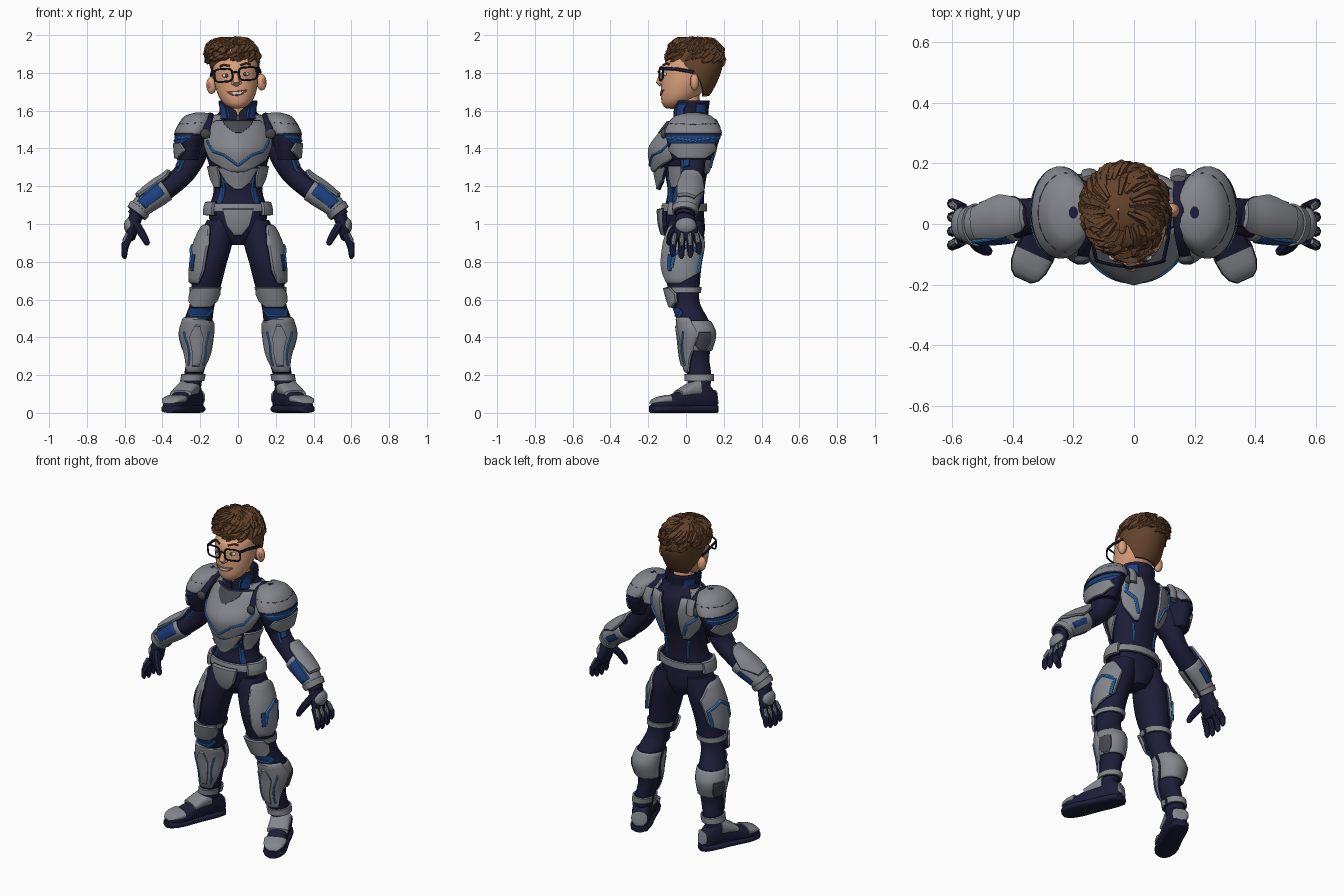
import bpy, bmesh, math, random
from mathutils import Vector, Matrix

random.seed(4)
if "Cube" in bpy.data.objects:
    bpy.data.objects.remove(bpy.data.objects["Cube"], do_unlink=True)


def material(name, *rgb):
    m = bpy.data.materials.new(name)
    m.use_nodes = True
    m.diffuse_color = (*rgb, 1)
    m.node_tree.nodes["Principled BSDF"].inputs["Base Color"].default_value = (*rgb, 1)
    return m


GREY = material("armour_grey", .23, .24, .265)
NAVY = material("suit_navy", .012, .012, .04)
BLUE = material("panel_blue", .012, .05, .22)
GLOW = material("light_blue", .035, .24, .66)
DARK = material("dark_metal", .06, .063, .075)
SKIN = material("skin", .7, .35, .2)
HAIR = material("hair_brown", .125, .055, .024)
LIP = material("lips", .45, .17, .12)
WHITE = material("white", .7, .68, .65)
X, Y, Z = Vector((1, 0, 0)), Vector((0, 1, 0)), Vector((0, 0, 1))


def build(name, sheets, mat, mirror=True, wrap=False, caps=True, xf=None, trim=None):
    """Skin grids of points into one smooth object; trim colours the rim faces."""
    bm = bmesh.new()
    for rows in sheets:
        vs = [[bm.verts.new(p) for p in r] for r in rows]
        n = len(vs[0])
        last = n - 1 if wrap else n - 2
        for i, (lo, hi) in enumerate(zip(vs, vs[1:])):
            for j in range(last + 1):
                k = (j + 1) % n
                f = bm.faces.new((lo[j], lo[k], hi[k], hi[j]))
                f.material_index = int(bool(trim) and (i in (0, len(vs) - 2) or j in (0, last)))
        if wrap and caps:
            bm.faces.new(vs[0][::-1])
            bm.faces.new(vs[-1])
    bmesh.ops.remove_doubles(bm, verts=bm.verts, dist=1e-5)
    finish(name, bm, [mat, trim] if trim else [mat], mirror, xf)


def finish(name, bm, mats, mirror, xf):
    me = bpy.data.meshes.new(name)
    bm.to_mesh(me)
    bm.free()
    for m in mats:
        me.materials.append(m)
    me.shade_smooth()
    me.set_sharp_from_angle(angle=math.radians(42))
    ob = bpy.data.objects.new(name, me)
    bpy.context.collection.objects.link(ob)
    if xf:
        ob.matrix_basis = xf
    if mirror:
        ob.modifiers.new("Mirror", 'MIRROR').use_mirror_merge = False


class Limb:
    """Elliptical body form; keys are (z, x, y, rx, ry) rising. Angle 0 is outward, 90 is front."""

    def __init__(self, *keys, keel=0, lean=False):
        self.k, self.keel, self.lean = [Vector(k) for k in keys], keel, lean

    def at(self, z):
        k = self.k
        z = min(max(z, k[0][0]), k[-1][0])
        i = max(j for j in range(len(k) - 1) if k[j][0] <= z)

        def slope(j):
            a, b = k[max(j - 1, 0)], k[min(j + 1, len(k) - 1)]
            return (b - a) / (b[0] - a[0])
        w = k[i + 1][0] - k[i][0]
        t = (z - k[i][0]) / w
        s = t * t * (3 - 2 * t)
        return (k[i] * (1 - s) + k[i + 1] * s + slope(i) * w * t * (1 - t) ** 2
                - slope(i + 1) * w * t * t * (1 - t))

    def point(self, z, a, off=0):
        _, x, y, rx, ry = self.at(z)
        d = Z
        if self.lean:
            p, q = self.at(z - .01), self.at(z + .01)
            d = Vector((q[1] - p[1], q[2] - p[2], q[0] - p[0])).normalized()
        front = (-Y + d * d.y).normalized()
        side = d.cross(front)
        c, s = math.cos(math.radians(a)), math.sin(math.radians(a))
        rx, ry = max(rx, .003), max(ry, .003)
        n = (side * c / rx + front * s / ry).normalized()
        off += self.keel * max(0, 1 - abs(a - 90) / 65)
        return Vector((x, y, z)) + side * rx * c + front * ry * s + n * off

    def body(self, name, mat, **kw):
        z0, z1 = self.k[0][0], self.k[-1][0]
        rows = [[self.point(z0 + (z1 - z0) * i / 36, -a) for a in range(0, 360, 12)] for i in range(37)]
        build(name, [rows], mat, wrap=True, **kw)

    def plate(self, name, mat, *rows, h=.014, trim=NAVY, **kw):
        """Raised bevelled pad; rows are (z, start angle, end angle) rising."""
        trim = trim if mat == GREY else None
        e = .018 if trim else 0

        def profile(n):
            mid = [(.05 + .9 * i / n, h) for i in range(n + 1)]
            return [(0, -.006), (e, h * .6)] + mid + [(1 - e, h * .6), (1, -.006)]
        grid = []
        for v, hv in profile(14):
            z = rows[0][0] + (rows[-1][0] - rows[0][0]) * v
            lo, hi = next((a, b) for a, b in zip(rows, rows[1:]) if z <= b[0] + 1e-6)
            t = (z - lo[0]) / (hi[0] - lo[0])
            a0, a1 = (lo[i] + (hi[i] - lo[i]) * t for i in (1, 2))
            grid.append([self.point(z, a1 + (a0 - a1) * u, min(hu, hv)) for u, hu in profile(20)])
        build(name, [grid], mat, trim=trim, **kw)

    def ring(self, name, mat, z0, z1, h=.014, **kw):
        self.plate(name, mat, (z0, 180, 540), (z1, 180, 540), h=h, **kw)

    def line(self, name, mat, *pts, off=.013, r=.006, **kw):
        """Thin raised strip through (angle, z) points."""
        path = [self.point(z0 + (z1 - z0) * i / 5, a0 + (a1 - a0) * i / 5, off)
                for (a0, z0), (a1, z1) in zip(pts, pts[1:]) for i in range(6) if i < 5 or (a1, z1) == pts[-1]]
        build(name, [tube(path, [r] * len(path))], mat, wrap=True, **kw)


def tube(path, radii, ref=None, sides=8, closed=False):
    path = [Vector(p) for p in path]
    if ref is None:
        d = path[-1] - path[0]
        ref = Vector([float(i == min(range(3), key=lambda c: abs(d[c]))) for i in range(3)])
    rows, m = [], len(path)
    for i, (p, r) in enumerate(zip(path, radii)):
        a, b = (path[i - 1], path[(i + 1) % m]) if closed else (path[max(i - 1, 0)], path[min(i + 1, m - 1)])
        t = (b - a).normalized()
        n = t.cross(ref).normalized()
        rn, rb = r if isinstance(r, tuple) else (r, r)
        rows.append([p + n * rn * math.cos(w) + t.cross(n) * rb * math.sin(w)
                     for w in (math.tau * j / sides for j in range(sides))])
    return rows + rows[:1] if closed else rows


def blob(name, mat, loc, size, xf=None):
    bm = bmesh.new()
    bmesh.ops.create_uvsphere(bm, u_segments=20, v_segments=12, radius=1,
                              matrix=Matrix.Translation(loc) @ Matrix.Diagonal((*size, 1)))
    finish(name, bm, [mat], True, xf)


# Torso, chest armour and belt
core = [(.89, 0, .01, .05, .07), (.96, 0, 0, .13, .1), (1.07, 0, -.01, .155, .105), (1.17, 0, 0, .13, .098),
        (1.28, 0, 0, .145, .115), (1.4, 0, .01, .175, .14), (1.5, 0, .045, .168, .108),
        (1.56, 0, .052, .13, .075), (1.61, 0, .04, .08, .07)]
torso, chest, ribs = Limb(*core), Limb(*core, keel=.052), Limb(*core, keel=.045)
torso.body("torso", NAVY, mirror=False)
chest.plate("chest_plate", GREY, (1.27, 83, 97), (1.34, 30, 150), (1.42, 12, 168), (1.52, 22, 158), (1.55, 40, 140),
            h=.018, mirror=False)
chest.plate("neck_guard", DARK, (1.48, 87, 93), (1.525, 66, 114), (1.545, 62, 118), h=.021, mirror=False)
chest.line("chest_light", GLOW, (36, 1.44), (50, 1.385), (70, 1.365), (90, 1.31), off=.018, r=.007)
ribs.plate("rib_plate", GREY, (1.18, 86, 94), (1.22, 66, 114), (1.3, 48, 132), mirror=False)
ribs.line("rib_light", GLOW, (58, 1.235), (68, 1.215), off=.01, r=.005)
torso.plate("flank_plate", GREY, (1.19, 30, 45), (1.24, 5, 50), (1.31, -15, 48), h=.014)
torso.plate("waist_panel", BLUE, (1.11, 40, 54), (1.19, 46, 57), h=.005)
torso.line("waist_light", GLOW, (54, 1.12), (57, 1.18), (54, 1.25), off=.007, r=.005)
torso.plate("shoulder_yoke", GREY, (1.5, -45, 55), (1.58, -40, 70))
torso.plate("back_plate", GREY, (1.26, 294, 304), (1.34, 287, 330), (1.45, 285, 338), (1.54, 294, 328), h=.022)
torso.line("back_light", GLOW, (296, 1.3), (304, 1.38), (322, 1.42), (322, 1.5), off=.021, r=.01)
torso.line("lower_back_light", GLOW, (302, 1.14), (306, 1.25), off=.002)
torso.ring("belt", GREY, 1.065, 1.11, h=.018, mirror=False)
torso.plate("hip_pouch", GREY, (1.045, -28, 42), (1.12, -28, 42), h=.03)
torso.plate("buckle", GREY, (.935, 83, 97), (.99, 68, 112), (1.085, 60, 120), h=.04, mirror=False)
strap = [(.168, -.105, 1.46), (.166, -.095, 1.5), (.152, -.03, 1.56), (.148, .05, 1.578), (.15, .13, 1.545), (.15, .15, 1.5)]
build("harness_strap", [tube(strap, [(.012, .02)] * len(strap), ref=X)], NAVY, wrap=True)
for y in (-.118, .15):
    blob("harness_disc", DARK, (.172, y, 1.478), (.027, .016, .027))
build("rear_clip", [tube([(.145, .15, 1.55), (.148, .172, 1.51), (.148, .172, 1.46)], [(.012, .026)] * 3, ref=X)],
      GREY, wrap=True)

# Collar and neck
Limb((1.55, 0, .03, .06, .06), (1.68, 0, .01, .06, .06)).body("neck", SKIN, mirror=False)
collar = Limb((1.52, 0, .03, .1, .092), (1.59, 0, .025, .09, .086), (1.66, 0, .025, .096, .095))
collar.plate("collar", NAVY, (1.52, 91, 449), (1.59, 93, 447), (1.625, 118, 422), (1.655, 140, 400), h=.008, mirror=False)
collar.plate("collar_panel", BLUE, (1.555, 25, 58), (1.61, 20, 50), (1.64, 10, 35), h=.012)
collar.plate("rear_collar_panel", BLUE, (1.58, -60, -15), (1.635, -55, -15), h=.012)
collar.line("collar_light", GLOW, (62, 1.56), (56, 1.61), off=.011, r=.004)

# Shoulder pads
pad = Limb((1.34, .262, .03, .062, .1), (1.41, .256, .035, .074, .13), (1.47, .245, .038, .084, .142),
           (1.53, .225, .038, .078, .122), (1.575, .208, .038, .056, .08), (1.59, .2, .038, .015, .02))
pad.body("shoulder_core", NAVY)
pad.plate("shoulder_cap", GREY, (1.475, -115, 118), (1.53, -150, 150), (1.56, -179, 179), (1.59, -179, 179),
          h=.012, trim=None)
pad.plate("shoulder_edge", NAVY, (1.468, -116, 119), (1.48, -118, 122), h=.01)
pad.plate("shoulder_band", BLUE, (1.405, -40, 40), (1.45, -80, 80), (1.475, -95, 95), h=.005)
pad.plate("shoulder_lower", GREY, (1.345, -40, 40), (1.39, -80, 80), (1.43, -55, 55), h=.013)
pad.line("shoulder_light", GLOW, (-75, 1.458), (-30, 1.45), (0, 1.44), (30, 1.45), (75, 1.458), off=.004, r=.006)
pad.line("shoulder_seam", DARK, (-110, 1.535), (0, 1.525), (110, 1.535), off=.009, r=.004)

# Arms and gauntlets
arm = Limb((1.04, .55, -.008, .04, .045), (1.1, .5, 0, .05, .058), (1.16, .42, .015, .058, .066),
           (1.21, .348, .025, .056, .06), (1.27, .284, .033, .058, .062), (1.36, .235, .035, .066, .07),
           (1.46, .2, .035, .066, .072), lean=True)
arm.body("arm", NAVY)
arm.plate("bicep_panel", BLUE, (1.27, 15, 50), (1.33, 10, 40), h=.007)
arm.line("bicep_light", GLOW, (60, 1.25), (52, 1.32), off=.003)
arm.ring("gauntlet", GREY, 1.075, 1.185, h=.01)
arm.plate("gauntlet_panel", BLUE, (1.09, 58, 112), (1.17, 50, 105), h=.015)
arm.line("gauntlet_light", GLOW, (55, 1.09), (48, 1.17), off=.014, r=.006)
arm.plate("elbow_guard", GREY, (1.1, -40, 40), (1.16, -75, 52), (1.215, -50, 45), (1.235, -20, 25), h=.024)
arm.plate("rear_gauntlet_panel", BLUE, (1.1, -115, -80), (1.16, -115, -85), h=.014)
arm.ring("wrist_cuff", GREY, 1.055, 1.082, h=.017)

# Hands
palm = [(.535, -.006, 1.06), (.547, -.004, 1.02), (.56, 0, .97), (.57, 0, .925), (.572, 0, .912)]
build("palm", [tube(palm, [(.044, .038), (.054, .036), (.064, .033), (.062, .026), (.045, .015)], ref=X, sides=14)],
      NAVY, wrap=True)
fingers, knuckles = [], []
for y, drop in [(-.052, .01), (-.018, 0), (.017, .006), (.05, .025)]:
    pts = [(.566, y, .945), (.588, y * 1.25, .905), (.6, y * 1.35, .868 + drop), (.602, y * 1.35, .83 + drop),
           (.6, y * 1.35, .815 + drop)]
    fingers.append(tube(pts, [.02, .019, .018, .015, .006], ref=X))
    knuckles.append(tube([(.584, y * 1.1, .95), (.598, y * 1.25, .915), (.606, y * 1.3, .885)], [.01, .013, .008], ref=X))
fingers.append(tube([(.54, -.04, 1.0), (.512, -.072, .955), (.492, -.086, .92), (.48, -.09, .895), (.477, -.09, .887)],
                    [.023, .022, .019, .015, .006], ref=X))
build("fingers", fingers, NAVY, wrap=True)
build("knuckle_guards", knuckles, GREY, wrap=True)
blob("hand_guard", GREY, (.57, 0, .99), (.034, .055, .046))

# Legs and leg armour
leg = Limb((.12, .25, .068, .052, .06), (.2, .235, .07, .05, .064), (.3, .216, .054, .06, .07),
           (.42, .22, .06, .08, .09), (.5, .208, .036, .074, .08), (.58, .188, 0, .066, .074),
           (.66, .17, -.012, .076, .084), (.78, .153, -.02, .09, .103), (.9, .126, -.008, .096, .106),
           (1.02, .09, 0, .075, .09))
leg.body("leg", NAVY)
leg.plate("thigh_plate", GREY, (.68, 15, 60), (.75, -65, 80), (.9, -72, 78), (.98, -35, 62), (1, -5, 45), h=.017)
leg.line("thigh_light", GLOW, (-48, .74), (-52, .84), (-8, .885), (22, .84), (28, .77), off=.016, r=.01)
leg.plate("thigh_panel", BLUE, (.75, 30, 42), (.84, 22, 42), h=.021)
leg.ring("knee_band", GREY, .635, .668, h=.01)
leg.plate("knee_pad", GREY, (.555, 62, 118), (.59, 28, 152), (.63, 24, 156), (.665, 45, 135), h=.026)
leg.plate("knee_panel", BLUE, (.49, 65, 115), (.53, 30, 150), (.555, 40, 140), h=.008)
leg.line("knee_light", GLOW, (35, .545), (62, .515), (118, .515), (145, .545), off=.009, r=.004)
leg.ring("calf_wrap", GREY, .325, .49, h=.011)
leg.plate("shin_plate", GREY, (.21, 48, 132), (.32, 10, 170), (.42, -5, 185), (.48, 5, 175), (.51, 12, 60), h=.015)
leg.plate("shin_ridge", GREY, (.24, 74, 106), (.4, 66, 114), (.47, 84, 96), h=.023)
for side in (56, 124):
    leg.line("shin_light", GLOW, (side, .25), (side, .36), (90 + (side - 90) * 1.3, .43), off=.015)
leg.plate("calf_panel", DARK, (.33, -40, -12), (.36, -50, 8), (.43, -48, -5), h=.015)
leg.ring("boot_cuff", GREY, .168, .206, h=.016)

# Boots, turned outward
toe_dir = Vector((math.sin(.42), -math.cos(.42), 0))
across = Z.cross(toe_dir)
SHOE = [(-.108, .022, .06), (-.095, .042, .115), (-.05, .052, .16), (0, .054, .175), (.05, .053, .15),
        (.11, .056, .112), (.17, .06, .09), (.215, .055, .08), (.245, .042, .068), (.262, .022, .045)]


def shoe_part(name, mat, sections, grow=0, height=None, lift=0):
    def bend(v):
        return math.copysign(abs(v) ** .7, v)
    rows = []
    for f, w, h in sections:
        top = height or h + grow
        c = Vector((.258, .06, lift)) + toe_dir * f * (1 + grow * 3)
        rows.append([c + across * (w + grow) * bend(math.cos(t)) + Z * (top - lift) / 2 * (1 + bend(math.sin(t)))
                     for t in (math.tau * i / 24 for i in range(24))])
    build(name, [rows], mat, wrap=True)


shoe_part("boot", NAVY, SHOE, lift=.015)
shoe_part("sole", NAVY, SHOE, grow=.008, height=.042)
shoe_part("toe_cap", GREY, SHOE[6:], grow=.006, lift=.05)
shoe_part("instep_guard", GREY, SHOE[3:6], grow=.006, lift=.085)
shoe_part("heel_guard", GREY, SHOE[:2], grow=.006, lift=.042)

# Head, tilted slightly to its right
pivot = Vector((0, 0, 1.62))
tilt = Matrix.Translation(pivot) @ Matrix.Rotation(math.radians(-4), 4, 'Y') @ Matrix.Translation(-pivot)
H = dict(xf=tilt, mirror=False)
head = Limb((1.612, 0, -.07, .03, .035), (1.63, 0, -.062, .06, .062), (1.66, 0, -.04, .087, .092),
            (1.71, 0, -.02, .107, .112), (1.77, 0, 0, .118, .13), (1.84, 0, .012, .118, .134),
            (1.88, 0, .03, .11, .115), (1.92, 0, .04, .09, .085), (1.95, 0, .04, .05, .05))
head.body("head", SKIN, **H)
nose = [(0, -.12, 1.8), (0, -.134, 1.775), (0, -.14, 1.752), (0, -.128, 1.735)]
build("nose", [tube(nose, [.01, .014, .019, .012], ref=X, sides=12)], SKIN, wrap=True, **H)
blob("nostril", SKIN, (.016, -.128, 1.746), (.011, .012, .009), xf=tilt)
blob("ear", SKIN, (.133, .045, 1.742), (.027, .024, .044), xf=tilt)
blob("ear_hollow", LIP, (.143, .034, 1.745), (.012, .014, .022), xf=tilt)
blob("eye", WHITE, (.05, -.109, 1.79), (.022, .013, .011), xf=tilt)
blob("iris", DARK, (.049, -.118, 1.79), (.01, .007, .01), xf=tilt)
head.line("eyebrow", HAIR, (48, 1.84), (60, 1.848), (76, 1.84), off=.001, xf=tilt)
head.plate("teeth", WHITE, (1.687, 78, 102), (1.7, 68, 112), h=.004, **H)
head.line("lower_lip", LIP, (60, 1.706), (74, 1.688), (90, 1.682), (106, 1.688), (120, 1.706), off=.001, r=.004, **H)
head.line("upper_lip", LIP, (60, 1.706), (90, 1.702), (120, 1.706), off=.001, r=.003, **H)

# Glasses
rim = []
for i in range(24):
    c, s = math.cos(math.tau * i / 24), math.sin(math.tau * i / 24)
    x = .065 + .047 * math.copysign(abs(c) ** .5, c)
    rim.append((x, -.14 + 1.5 * x * x, 1.792 + .034 * math.copysign(abs(s) ** .5, s)))
build("glasses_rim", [tube(rim, [.005] * 24, ref=Y, closed=True)], NAVY, wrap=True, caps=False, xf=tilt)
build("glasses_arm", [tube([(.111, -.12, 1.815), (.126, -.05, 1.812), (.132, .04, 1.795)], [(.006, .009)] * 3)],
      NAVY, wrap=True, xf=tilt)
build("glasses_bridge", [tube([(-.02, -.14, 1.8), (0, -.146, 1.806), (.02, -.14, 1.8)], [.005] * 3)], NAVY, wrap=True, **H)

# Hair: a fitted cap with swept tufts
hair = Limb((1.68, 0, .055, .085, .065), (1.75, 0, .045, .114, .112), (1.82, 0, .045, .122, .138),
            (1.88, -.01, .048, .125, .136), (1.93, -.02, .048, .116, .128), (1.965, -.024, .048, .09, .1),
            (1.984, -.026, .048, .055, .065), (1.992, -.026, .048, .01, .01))
hair.plate("hair_cap", HAIR, (1.68, 212, 328), (1.75, 195, 345), (1.79, 178, 362), (1.84, 155, 385),
           (1.87, 125, 415), (1.89, 91, 449), (1.992, 91, 449), h=.007, **H)
tufts = []
for i in range(190):
    z, a = 1.989 - .1 * random.random() ** 1.1, random.uniform(0, 360)
    front = max(0, math.sin(math.radians(a)))
    sway, fall = random.uniform(2, 12) + 6 * front, random.uniform(.016, .026) * (1 - .55 * front)
    lift = random.uniform(.006, .02)
    path = [hair.point(z - fall * s, a + sway * s, off) for s, off in ((0, .001), (.8, .01), (1.6, lift), (2.3, lift))]
    tufts.append(tube(path, [.007, .016, .012, .002], sides=5))
build("hair_tufts", tufts, HAIR, wrap=True, **H)
